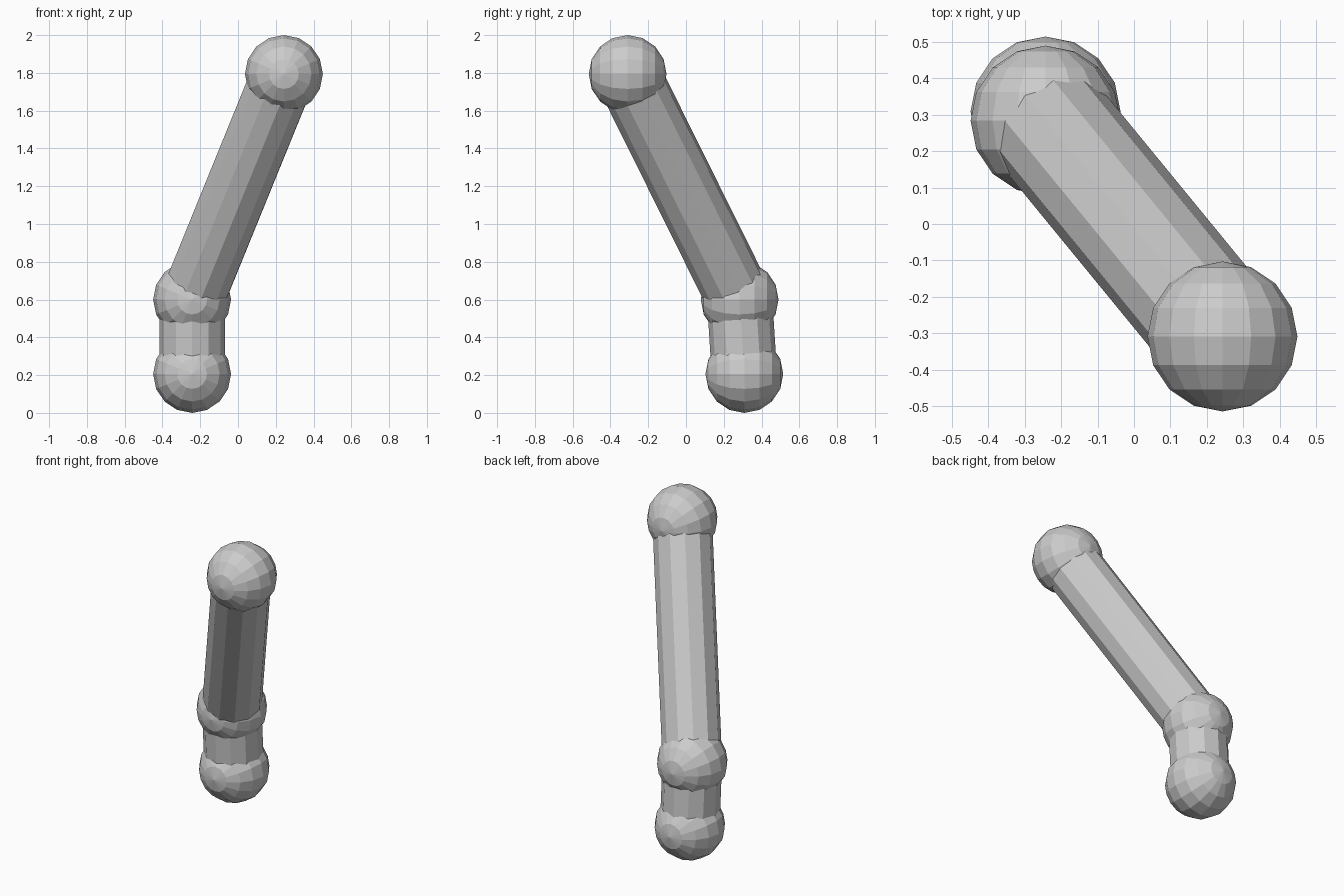
import bpy
import math
from mathutils import Vector

if "Cube" in bpy.data.objects:
    bpy.data.objects.remove(bpy.data.objects["Cube"])

BALL_R = 0.206
ROD_R = 0.173

# Joint centres, from the foot to the tip
FOOT = Vector((-0.243, 0.309, 0.206))
KNEE = Vector((-0.243, 0.284, 0.60))
TIP = Vector((0.243, -0.309, 1.794))


def ball(name, centre):
    # Low-poly ball with its poles along y
    bpy.ops.mesh.primitive_uv_sphere_add(
        segments=16, ring_count=8, radius=BALL_R,
        location=centre, rotation=(math.pi / 2, 0, 0))
    bpy.context.object.name = name


def rod(name, start, end):
    # Faceted rod between two joint centres
    axis = end - start
    bpy.ops.mesh.primitive_cylinder_add(
        vertices=12, radius=ROD_R, depth=axis.length,
        location=(start + end) / 2)
    obj = bpy.context.object
    obj.name = name
    obj.rotation_euler = axis.to_track_quat('Z', 'Y').to_euler()


# Ball joints
for name, centre in (("foot_ball", FOOT), ("middle_ball", KNEE), ("tip_ball", TIP)):
    ball(name, centre)

# Connecting rods
rod("short_rod", FOOT, KNEE)
rod("long_rod", KNEE, TIP)
